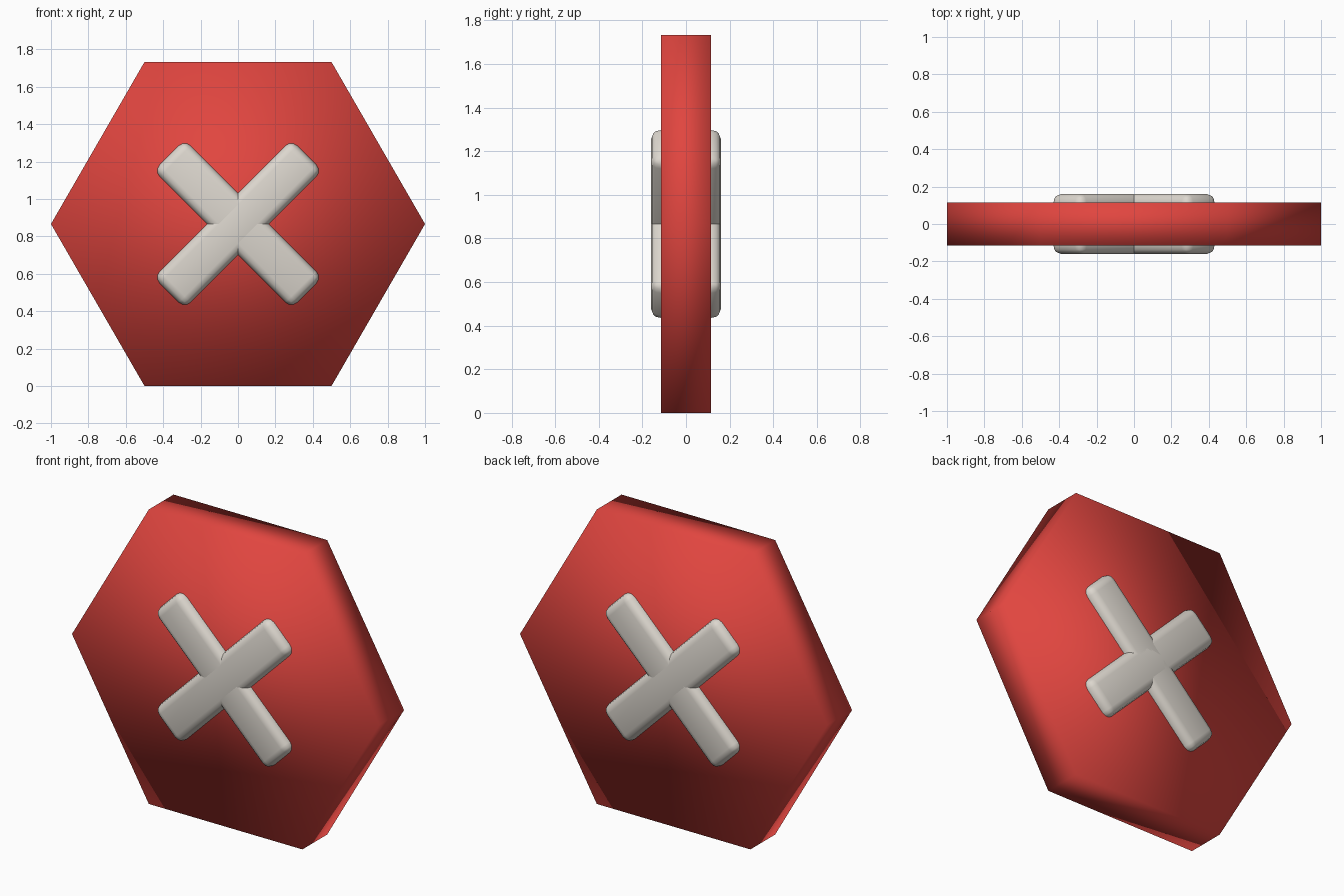
import bpy
import bmesh
from math import sin, cos, pi, sqrt
from mathutils import Matrix

cube = bpy.data.objects.get("Cube")
if cube:
    bpy.data.objects.remove(cube, do_unlink=True)

CENTRE_Z = sqrt(3) / 2


def make_material(name, rgb):
    mat = bpy.data.materials.new(name)
    mat.use_nodes = True
    colour = (*rgb, 1)
    mat.diffuse_color = colour
    mat.node_tree.nodes["Principled BSDF"].inputs["Base Color"].default_value = colour
    return mat


def add_object(name, bm, mat):
    """Turn a bmesh into a smooth-shaded object at the model's centre."""
    bmesh.ops.recalc_face_normals(bm, faces=bm.faces)
    for face in bm.faces:
        face.smooth = True
    mesh = bpy.data.meshes.new(name)
    bm.to_mesh(mesh)
    bm.free()
    mesh.materials.append(mat)
    obj = bpy.data.objects.new(name, mesh)
    obj.location.z = CENTRE_Z
    bpy.context.collection.objects.link(obj)
    return obj


red = make_material("red", (0.75, 0.06, 0.05))
off_white = make_material("off white", (0.72, 0.68, 0.62))

# Hexagonal plate: one six-sided profile, extruded front to back
half_depth = 0.115
bm = bmesh.new()
corners = [bm.verts.new((cos(i * pi / 3), -half_depth, sin(i * pi / 3)))
           for i in range(6)]
front = bm.faces.new(corners)
back = bmesh.ops.extrude_face_region(bm, geom=[front], use_keep_orig=True)
bmesh.ops.translate(bm, vec=(0, 2 * half_depth, 0),
                    verts=[g for g in back["geom"] if isinstance(g, bmesh.types.BMVert)])
add_object("hexagon_plate", bm, red)

# Two rounded bars crossing through the plate
for name, angle in (("rising_bar", -pi / 4), ("falling_bar", pi / 4)):
    bm = bmesh.new()
    bmesh.ops.create_cube(bm, size=1, matrix=Matrix.Diagonal((1.04, 0.322, 0.234, 1)))
    bmesh.ops.bevel(bm, geom=bm.edges[:], offset=0.045, segments=3,
                    profile=0.5, affect='EDGES')
    bar = add_object(name, bm, off_white)
    bar.rotation_euler.y = angle
